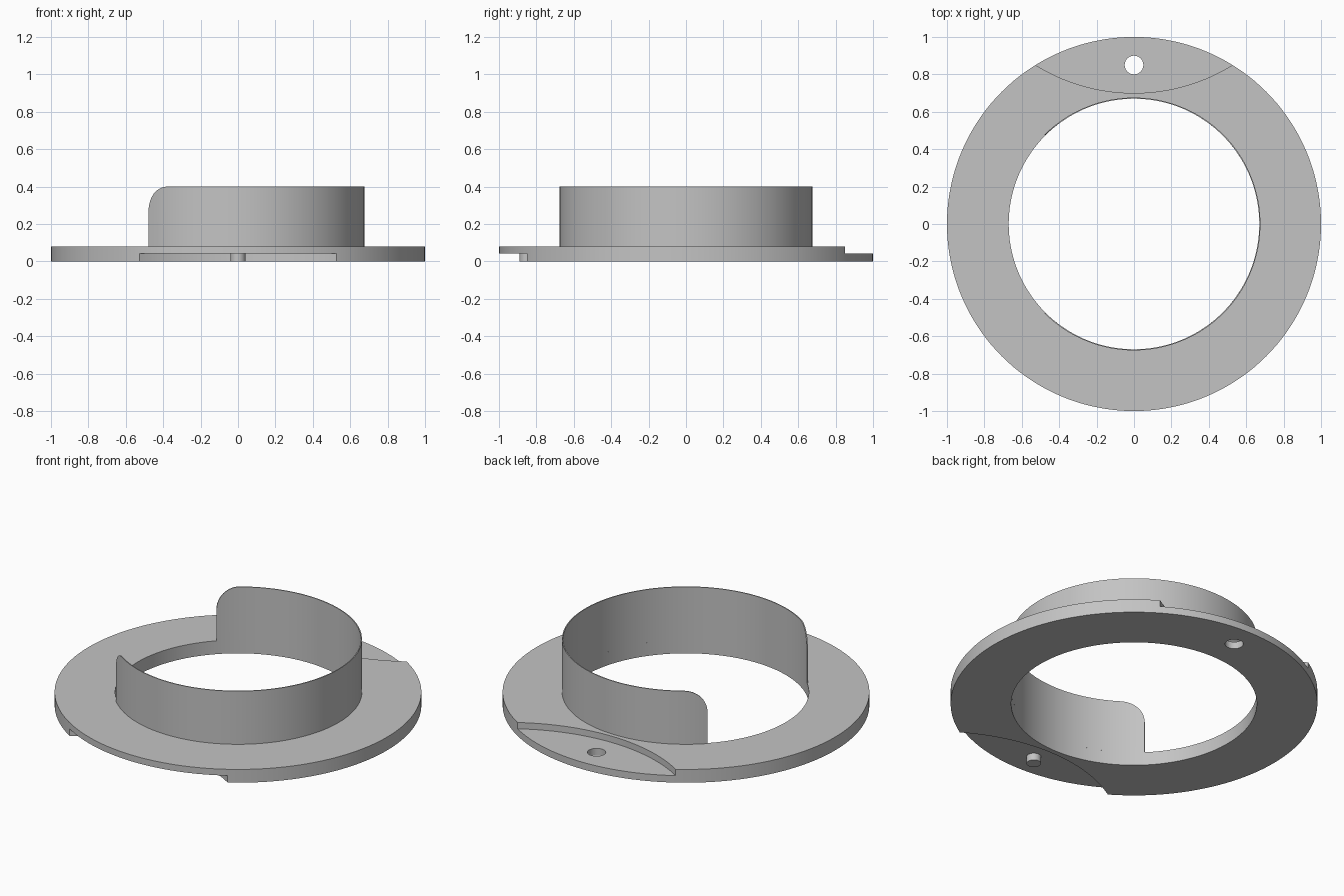
import bpy
import bmesh
from math import cos, sin, pi, radians

if "Cube" in bpy.data.objects:
    bpy.data.objects.remove(bpy.data.objects["Cube"], do_unlink=True)

OUTER, INNER, WALL_OUTER = 1.0, 0.67, 0.676
BASE_H, STEP_H, TOP = 0.08, 0.042, 0.4
CORNER = 0.13
SEGMENTS = 144

gray = bpy.data.materials.new("light_gray")
gray.use_nodes = True
gray.diffuse_color = (0.55, 0.55, 0.55, 1)
gray.node_tree.nodes["Principled BSDF"].inputs["Base Color"].default_value = (0.55, 0.55, 0.55, 1)


def new_object(name, bm):
    bmesh.ops.recalc_face_normals(bm, faces=bm.faces)
    mesh = bpy.data.meshes.new(name)
    bm.to_mesh(mesh)
    bm.free()
    mesh.materials.append(gray)
    obj = bpy.data.objects.new(name, mesh)
    bpy.context.collection.objects.link(obj)
    return obj


def cylinder(name, radius, y, z0, z1, segments):
    bm = bmesh.new()
    bmesh.ops.create_cone(bm, cap_ends=True, segments=segments,
                          radius1=radius, radius2=radius, depth=z1 - z0)
    bmesh.ops.translate(bm, verts=bm.verts, vec=(0, y, (z0 + z1) / 2))
    return new_object(name, bm)


def loft(name, sections, closed):
    """Join equal four-sided sections into a solid, capped when open."""
    bm = bmesh.new()
    rows = [[bm.verts.new(p) for p in s] for s in sections]
    pairs = list(zip(rows, rows[1:]))
    if closed:
        pairs.append((rows[-1], rows[0]))
    for a, b in pairs:
        for i in range(4):
            j = (i + 1) % 4
            bm.faces.new((a[i], a[j], b[j], b[i]))
    if not closed:
        bm.faces.new(rows[0])
        bm.faces.new(rows[-1])
    return new_object(name, bm)


def section(angle, r0, r1, z0, z1):
    return [(r * cos(angle), r * sin(angle), z)
            for r, z in ((r0, z0), (r1, z0), (r1, z1), (r0, z1))]


def smooth(obj):
    bpy.ops.object.select_all(action="DESELECT")
    obj.select_set(True)
    bpy.context.view_layer.objects.active = obj
    bpy.ops.object.shade_smooth_by_angle(angle=radians(30))


# Flat flange with a curved step above at the back, below at the front, and a hole
flange = loft("flange", [section(2 * pi * i / SEGMENTS, INNER, OUTER, 0, BASE_H)
                         for i in range(SEGMENTS)], True)
cutters = [
    cylinder("back_step_cutter", 1.0, 1.7, STEP_H, 0.3, SEGMENTS),
    cylinder("front_step_cutter", 1.0, -1.7, -0.3, STEP_H, SEGMENTS),
    cylinder("hole_cutter", 0.05, 0.85, -0.3, 0.3, 32),
]
for cutter in cutters:
    cutter.hide_render = True
    mod = flange.modifiers.new(cutter.name, "BOOLEAN")
    mod.operation = "DIFFERENCE"
    mod.solver = "EXACT"
    mod.object = cutter
bpy.context.view_layer.objects.active = flange
for mod in list(flange.modifiers):
    bpy.ops.object.modifier_apply(modifier=mod.name)
for cutter in cutters:
    bpy.data.objects.remove(cutter, do_unlink=True)

# Locating pin under the front step
pin = cylinder("locating_pin", 0.04, -0.85, 0, STEP_H + 0.01, 32)

# Thin three-quarter collar with rounded upper corners at both ends
end = radians(135)
corner = []
for i in range(13):
    t = pi / 2 * i / 12
    corner.append((end - CORNER * (1 - cos(t)) / WALL_OUTER, TOP - CORNER + CORNER * sin(t)))
limit = corner[-1][0]
steps = 96
middle = [(limit - 2 * limit * i / steps, TOP) for i in range(1, steps)]
columns = corner + middle + [(-a, z) for a, z in reversed(corner)]
collar = loft("collar", [section(a, INNER, WALL_OUTER, BASE_H, z) for a, z in columns], False)

for part in (flange, pin, collar):
    smooth(part)
